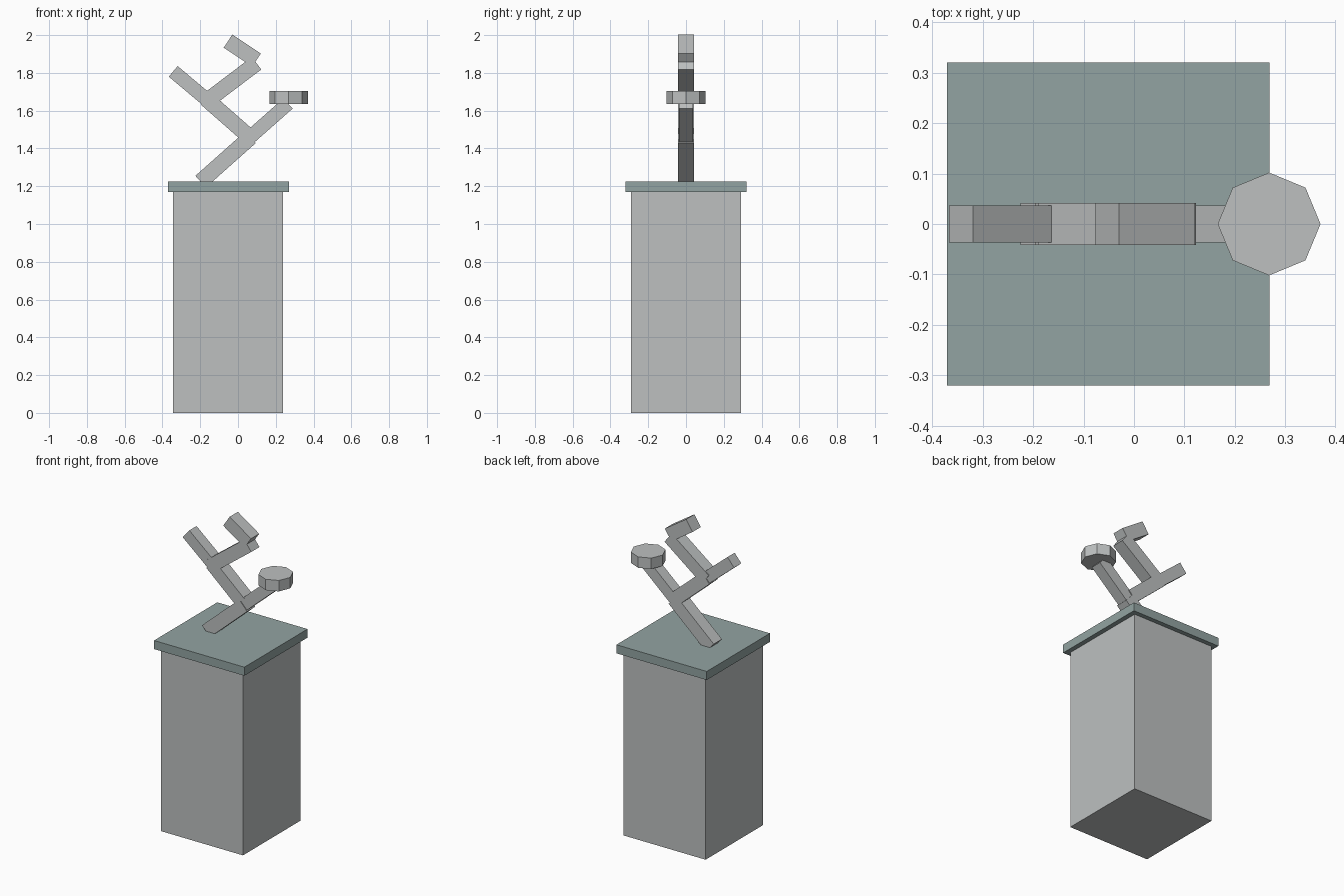
import bpy, bmesh, math
from mathutils import Vector, Matrix

if "Cube" in bpy.data.objects:
    bpy.data.objects.remove(bpy.data.objects["Cube"])


def material(name, rgb):
    m = bpy.data.materials.new(name)
    m.diffuse_color = (*rgb, 1.0)
    m.use_nodes = True
    m.node_tree.nodes["Principled BSDF"].inputs["Base Color"].default_value = m.diffuse_color
    return m


stone = material("pale grey stone", (0.51, 0.53, 0.53))
slate = material("grey green slab", (0.29, 0.37, 0.36))


def finish(name, bm, mat):
    bmesh.ops.recalc_face_normals(bm, faces=bm.faces)
    me = bpy.data.meshes.new(name)
    bm.to_mesh(me)
    bm.free()
    me.materials.append(mat)
    ob = bpy.data.objects.new(name, me)
    bpy.context.collection.objects.link(ob)
    return ob


def box(name, size, centre, mat, tilt=0.0):
    """Box of given size, tilted about the y axis."""
    bm = bmesh.new()
    mtx = (Matrix.Translation(centre) @ Matrix.Rotation(tilt, 4, 'Y')
           @ Matrix.Diagonal((*size, 1.0)))
    bmesh.ops.create_cube(bm, size=1.0, matrix=mtx)
    return finish(name, bm, mat)


def bar(name, a, b, width):
    """Square bar between two (x, z) points in the y = 0 plane."""
    dx, dz = b[0] - a[0], b[1] - a[1]
    centre = Vector(((a[0] + b[0]) / 2, 0, (a[1] + b[1]) / 2))
    box(name, (math.hypot(dx, dz), width, width), centre, stone, -math.atan2(dz, dx))


# plinth and its cap
box("plinth", (0.582, 0.582, 1.17), (-0.052, 0, 0.585), stone)
box("plinth_cap", (0.64, 0.64, 0.055), (-0.051, 0, 1.1975), slate)

# thick zigzag of the sculpture
T = 0.083
bar("lower_bar", (-0.198, 1.224), (0.066, 1.459), T)
bar("middle_bar", (0.045, 1.475), (-0.168, 1.662), T)
bar("upper_bar", (-0.165, 1.652), (0.098, 1.851), T)
bar("top_bar", (-0.053, 1.968), (0.098, 1.868), T)

# thinner side arms
S = 0.073
bar("left_arm", (-0.150, 1.646), (-0.343, 1.808), S)
bar("right_arm", (0.060, 1.457), (0.265, 1.638), S)

# eight sided disc on the right arm
bm = bmesh.new()
bmesh.ops.create_cone(bm, cap_ends=True, segments=8, radius1=0.102, radius2=0.102,
                      depth=0.07, matrix=Matrix.Translation((0.268, 0, 1.67)))
finish("disc", bm, stone)
